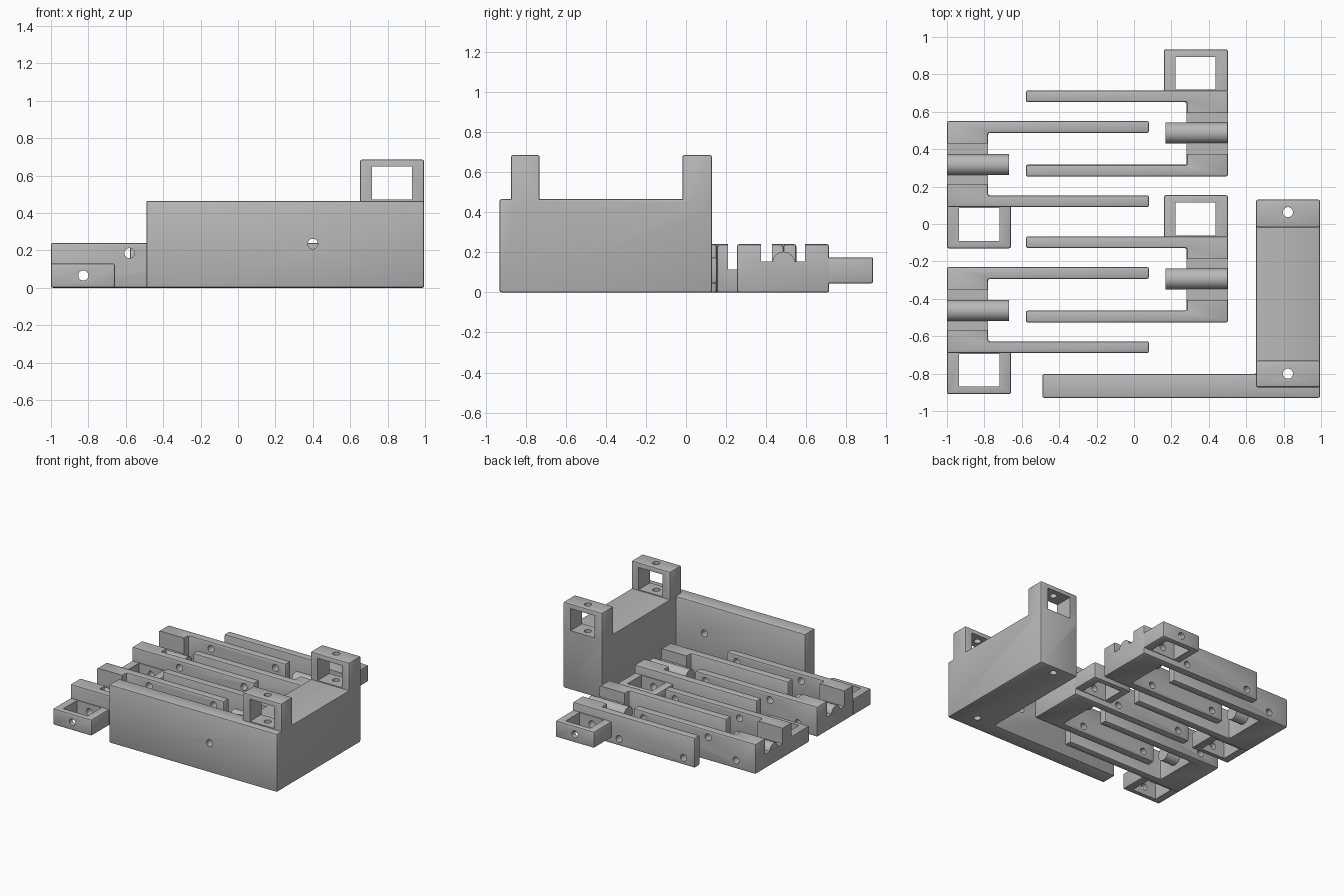
import bpy, math
from mathutils import Matrix, Vector

if "Cube" in bpy.data.objects:
    bpy.data.objects.remove(bpy.data.objects["Cube"], do_unlink=True)

grey = bpy.data.materials.new("light_grey")
grey.use_nodes = True
COLOR = (0.48, 0.48, 0.48, 1)
grey.diffuse_color = COLOR
grey.node_tree.nodes["Principled BSDF"].inputs["Base Color"].default_value = COLOR


def prism(name, outline, z0, z1):
    """Extrude a flat counter-clockwise outline from z0 to z1."""
    n = len(outline)
    verts = [(x, y, z) for z in (z0, z1) for x, y in outline]
    faces = [tuple(reversed(range(n))), tuple(range(n, 2 * n))]
    faces += [(i, (i + 1) % n, (i + 1) % n + n, i + n) for i in range(n)]
    mesh = bpy.data.meshes.new(name)
    mesh.from_pydata(verts, [], faces)
    mesh.materials.append(grey)
    ob = bpy.data.objects.new(name, mesh)
    bpy.context.collection.objects.link(ob)
    return ob


def box(name, x0, x1, y0, y1, z0, z1):
    return prism(name, [(x0, y0), (x1, y0), (x1, y1), (x0, y1)], z0, z1)


def rod(name, start, end, radius):
    a, b = Vector(start), Vector(end)
    bpy.ops.mesh.primitive_cylinder_add(vertices=32, radius=radius, depth=(b - a).length)
    ob = bpy.context.object
    ob.name = name
    turn = (b - a).to_track_quat("Z", "Y").to_matrix().to_4x4()
    ob.data.transform(Matrix.Translation((a + b) / 2) @ turn)
    ob.data.materials.append(grey)
    return ob


def apply(ob, mod):
    bpy.context.view_layer.objects.active = ob
    bpy.ops.object.modifier_apply(modifier=mod.name)


def soften(ob, width=0.01):
    mod = ob.modifiers.new("Soft edges", "BEVEL")
    mod.width, mod.segments, mod.limit_method = width, 2, "ANGLE"
    apply(ob, mod)
    return ob


def combine(ob, others, operation):
    for other in others:
        mod = ob.modifiers.new("Combine", "BOOLEAN")
        mod.operation, mod.solver, mod.object = operation, "EXACT", other
        apply(ob, mod)
        bpy.data.objects.remove(other, do_unlink=True)
    return ob


def smooth(ob):
    bpy.ops.object.select_all(action="DESELECT")
    ob.select_set(True)
    bpy.context.view_layer.objects.active = ob
    bpy.ops.object.shade_smooth_by_angle(angle=math.radians(30))


HOLE = 0.027


def fork(name, origin, turn, floor, loop_z, hole_z, tip_u, mid_u):
    """Two-armed fork along +x with a saddle, a pin and a square loop at -y."""
    length, width, base, arm = 1.08, 0.46, 0.22, 0.063
    body = soften(prism(name + "_body", [
        (0, 0), (length, 0), (length, arm), (base, arm),
        (base, width - arm), (length, width - arm), (length, width), (0, width)], 0, 0.24))
    # Saddle channel across the base
    combine(body, [box("cutter", -0.1, base + 0.05, 0.12, 0.34, floor, 0.4)], "DIFFERENCE")

    # Square loop beside the base
    loop = soften(box(name + "_loop", 0, 0.342, -0.22, 0.03, loop_z, loop_z + 0.13))
    combine(loop, [box("cutter", 0.065, 0.28, -0.18, -0.005, -0.1, 0.4),
                   box("cutter", -0.1, 0.5, 0.004, 0.1, -0.1, 0.4)], "DIFFERENCE")

    # Round pin lying in the saddle
    pin = rod(name + "_pin", (0.001, 0.227, floor - 0.008), (0.333, 0.227, floor - 0.008), 0.056)

    # Cross holes through the loop, base and arms
    bore_z = loop_z + 0.066
    for part in (body, loop, pin):
        bores = [rod("cutter", (0.173, -0.4, bore_z), (0.173, 0.7, bore_z), HOLE)]
        if part is body:
            bores += [rod("cutter", (u, -0.4, hole_z), (u, 0.7, hole_z), HOLE)
                      for u in (mid_u, tip_u)]
        combine(part, bores, "DIFFERENCE")
        part.location = (*origin, 0)
        part.rotation_euler.z = turn
        smooth(part)


# Left-hand and right-hand forks, two of each, interleaved
for i, shift in enumerate((0, -0.78), 1):
    fork(f"right_fork_{i}", (-1, 0.09 + shift), 0, 0.115, 0, 0.185, 0.99, 0.42)
    fork(f"left_fork_{i}", (0.502, 0.714 + shift), math.pi, 0.155, 0.045, 0.055, 0.98, 0.41)

# L-shaped bracket: long wall and deep block
bracket = soften(prism("bracket", [
    (-0.49, -0.93), (0.995, -0.93), (0.995, 0.13), (0.652, 0.13),
    (0.652, -0.803), (-0.49, -0.803)], 0, 0.465))

# Upright window loops on the block
loops = []
for name, y0, y1 in (("front_loop", -0.873, -0.73), ("back_loop", -0.018, 0.13)):
    upright = soften(box(name, 0.652, 0.995, y0, y1, 0.40, 0.685))
    combine(upright, [box("cutter", 0.717, 0.93, y0 - 0.1, y1 + 0.1, 0.472, 0.648)], "DIFFERENCE")
    loops.append(upright)
combine(bracket, loops, "UNION")

# Vertical bores through the block and one hole through the wall
combine(bracket, [rod("cutter", (0.823, y, -0.1), (0.823, y, 0.9), HOLE) for y in (-0.8, 0.063)]
        + [rod("cutter", (0.4, -1.1, 0.235), (0.4, -0.7, 0.235), HOLE)], "DIFFERENCE")
smooth(bracket)
